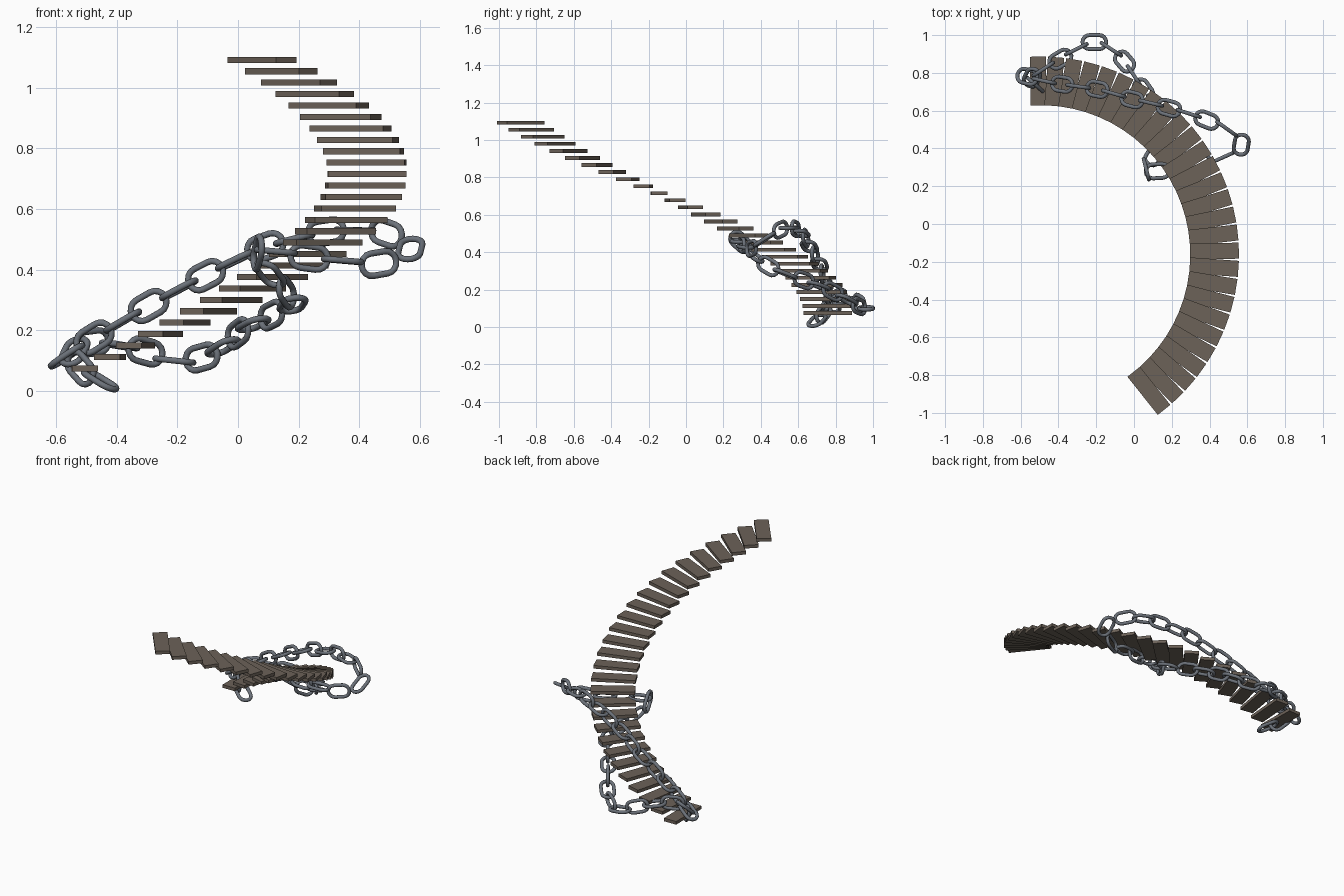
import bpy, bmesh, math
from mathutils import Vector, Matrix

if "Cube" in bpy.data.objects:
    bpy.data.objects.remove(bpy.data.objects["Cube"])


def material(name, rgb):
    m = bpy.data.materials.new(name)
    m.diffuse_color = (*rgb, 1)
    m.use_nodes = True
    m.node_tree.nodes["Principled BSDF"].inputs["Base Color"].default_value = m.diffuse_color
    return m


WOOD = material("weathered wood", (0.150, 0.122, 0.098))
STEEL = material("dull steel", (0.150, 0.168, 0.195))


def make_object(name, bm, mat):
    me = bpy.data.meshes.new(name)
    bm.to_mesh(me)
    bm.free()
    me.materials.append(mat)
    ob = bpy.data.objects.new(name, me)
    bpy.context.collection.objects.link(ob)
    return ob


# curved flight of floating treads
CENTRE, RADIUS = Vector((-0.494, -0.163, 0)), 0.92
for i in range(28):
    ang = math.radians(-51.5 + 5.27 * i)
    pos = CENTRE + Vector((RADIUS * math.cos(ang), RADIUS * math.sin(ang), 1.092 - 0.0377 * i))
    bm = bmesh.new()
    bmesh.ops.create_cube(bm, size=1, matrix=Matrix.Translation(pos) @ Matrix.Rotation(ang, 4, 'Z')
                          @ Matrix.Diagonal((0.258, 0.085, 0.020, 1)))
    make_object(f"tread_{i + 1}", bm, WOOD)


# one oval chain link: a round wire swept round a stadium in the local XY plane
def link_mesh(length=0.126, width=0.074, wire=0.0105, arc=8, sides=10):
    r, h = width / 2, (length - width) / 2
    bm, rings = bmesh.new(), []
    for end in (1, -1):
        for k in range(arc + 1):
            a = math.pi * k / arc - math.pi / 2 + (0 if end > 0 else math.pi)
            out = Vector((math.cos(a), math.sin(a), 0))
            c = out * r + Vector((end * h, 0, 0))
            rings.append([bm.verts.new(c + wire * (out * math.cos(t) + Vector((0, 0, math.sin(t)))))
                          for t in (2 * math.pi * s / sides for s in range(sides))])
    for n, ring in enumerate(rings):
        nxt = rings[(n + 1) % len(rings)]
        for s in range(sides):
            f = bm.faces.new((ring[s], nxt[s], nxt[(s + 1) % sides], ring[(s + 1) % sides]))
            f.smooth = True
    bmesh.ops.recalc_face_normals(bm, faces=bm.faces)
    return bm


# link centres along the draped chain
PATH = [(-.565, .78, .115), (-.475, .757, .175), (-.38, .74, .23), (-.295, .728, .28),
        (-.195, .714, .335), (-.107, .69, .38), (-.01, .66, .43), (.09, .64, .475),
        (.185, .614, .50), (.29, .585, .525), (.385, .55, .53), (.49, .505, .52),
        (.568, .42, .468), (.465, .35, .42), (.345, .32, .43), (.235, .30, .44),
        (.125, .28, .46), (.065, .29, .455), (.105, .36, .385), (.16, .44, .325),
        (.18, .53, .285), (.11, .63, .25), (.05, .71, .22), (0, .785, .19),
        (-.05, .86, .145), (-.12, .925, .11), (-.21, .963, .10), (-.305, .925, .13),
        (-.39, .873, .15), (-.48, .82, .16), (-.54, .775, .13), (-.52, .735, .075),
        (-.455, .70, .035)]
PATH = [Vector(p) for p in PATH]

# chain links, each turned a quarter from the last
for i, p in enumerate(PATH):
    t = (PATH[min(i + 1, len(PATH) - 1)] - PATH[max(i - 1, 0)]).normalized()
    side = Vector((0, 0, 1)).cross(t).normalized()
    up = t.cross(side)
    y, z = (side, up) if i % 2 == 0 else (up, -side)
    rot = Matrix((t, y, z)).transposed().to_4x4()
    bm = link_mesh()
    bm.transform(Matrix.Translation(p) @ rot)
    make_object(f"chain_link_{i + 1}", bm, STEEL)
